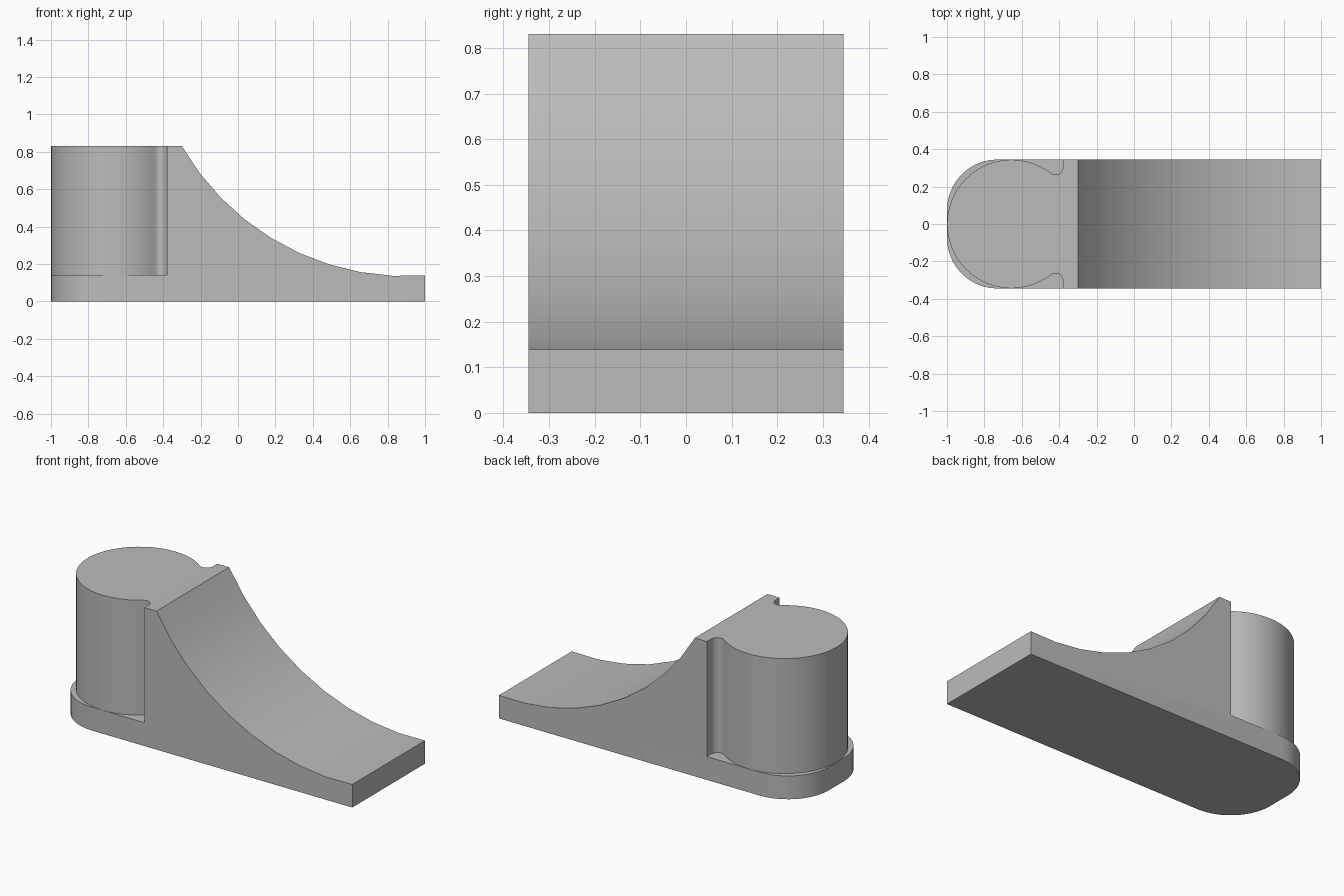
import bpy, bmesh, math
from mathutils import Vector

cube = bpy.data.objects.get("Cube")
if cube:
    bpy.data.objects.remove(cube)

HALF_W = 0.345      # half width of the body
TOP = 0.83          # height of boss and wall
PLATE = 0.14        # thickness of the base plate
WALL_X = -0.38      # back wall of the ramp

grey = bpy.data.materials.new("plain_grey")
grey.use_nodes = True
colour = (0.5, 0.5, 0.5, 1)
grey.diffuse_color = colour
grey.node_tree.nodes["Principled BSDF"].inputs["Base Color"].default_value = colour


def arc(cx, cy, r, start, end, steps):
    """Points along an arc, angles in degrees."""
    angles = [math.radians(start + (end - start) * i / steps) for i in range(steps + 1)]
    return [(cx + r * math.cos(a), cy + r * math.sin(a)) for a in angles]


def prism(name, points, direction, corner_radius=0):
    """Extrude a closed outline; optionally round the upright edges at the far left."""
    bm = bmesh.new()
    face = bm.faces.new([bm.verts.new(p) for p in points])
    extruded = bmesh.ops.extrude_face_region(bm, geom=[face])
    moved = [g for g in extruded["geom"] if isinstance(g, bmesh.types.BMVert)]
    bmesh.ops.translate(bm, verts=moved, vec=Vector(direction))
    bmesh.ops.recalc_face_normals(bm, faces=bm.faces)
    if corner_radius:
        edges = [e for e in bm.edges
                 if all(v.co.x < -0.99 for v in e.verts)
                 and abs(e.verts[0].co.z - e.verts[1].co.z) > 0.01]
        bmesh.ops.bevel(bm, geom=edges, offset=corner_radius, offset_type='OFFSET',
                        segments=10, profile=0.5, affect='EDGES')
    mesh = bpy.data.meshes.new(name)
    bm.to_mesh(mesh)
    bm.free()
    mesh.materials.append(grey)
    obj = bpy.data.objects.new(name, mesh)
    bpy.context.collection.objects.link(obj)
    return obj


# Ramp and base plate: one side profile with a concave curve
radius = 1.383
ramp = arc(0.9, 0.135 + radius, radius, -150.2, -85.85, 9)
profile = [(-1, 0), (1, 0)] + ramp[::-1] + [(WALL_X, TOP), (WALL_X, PLATE), (-1, PLATE)]
body = prism("ramp_body", [(x, -HALF_W, z) for x, z in profile],
             (0, 2 * HALF_W, 0), corner_radius=0.27)

# Round boss with a small relief notch on each side where it meets the wall
boss_r, notch_r = 0.344, 0.04
boss_x, notch_x = -0.655, WALL_X - notch_r
notch_y = math.sqrt((boss_r + notch_r) ** 2 - (notch_x - boss_x) ** 2)
lean = math.degrees(math.atan2(notch_y, notch_x - boss_x))
notch = arc(notch_x, notch_y, notch_r, 0, lean - 180, 10)
upper = [(WALL_X + 0.04, notch_y)] + notch + arc(boss_x, 0, boss_r, lean, 180, 24)[1:]
lower = [(x, -y) for x, y in upper[-2::-1]]
boss = prism("round_boss", [(x, y, PLATE - 0.05) for x, y in upper + lower],
             (0, 0, TOP - PLATE + 0.05))

# Join into a single solid
union = body.modifiers.new("join_boss", 'BOOLEAN')
union.operation = 'UNION'
union.solver = 'EXACT'
union.object = boss
bpy.ops.object.select_all(action='DESELECT')
bpy.context.view_layer.objects.active = body
body.select_set(True)
bpy.ops.object.modifier_apply(modifier=union.name)
bpy.data.objects.remove(boss)
bpy.ops.object.shade_smooth_by_angle(angle=math.radians(30))
